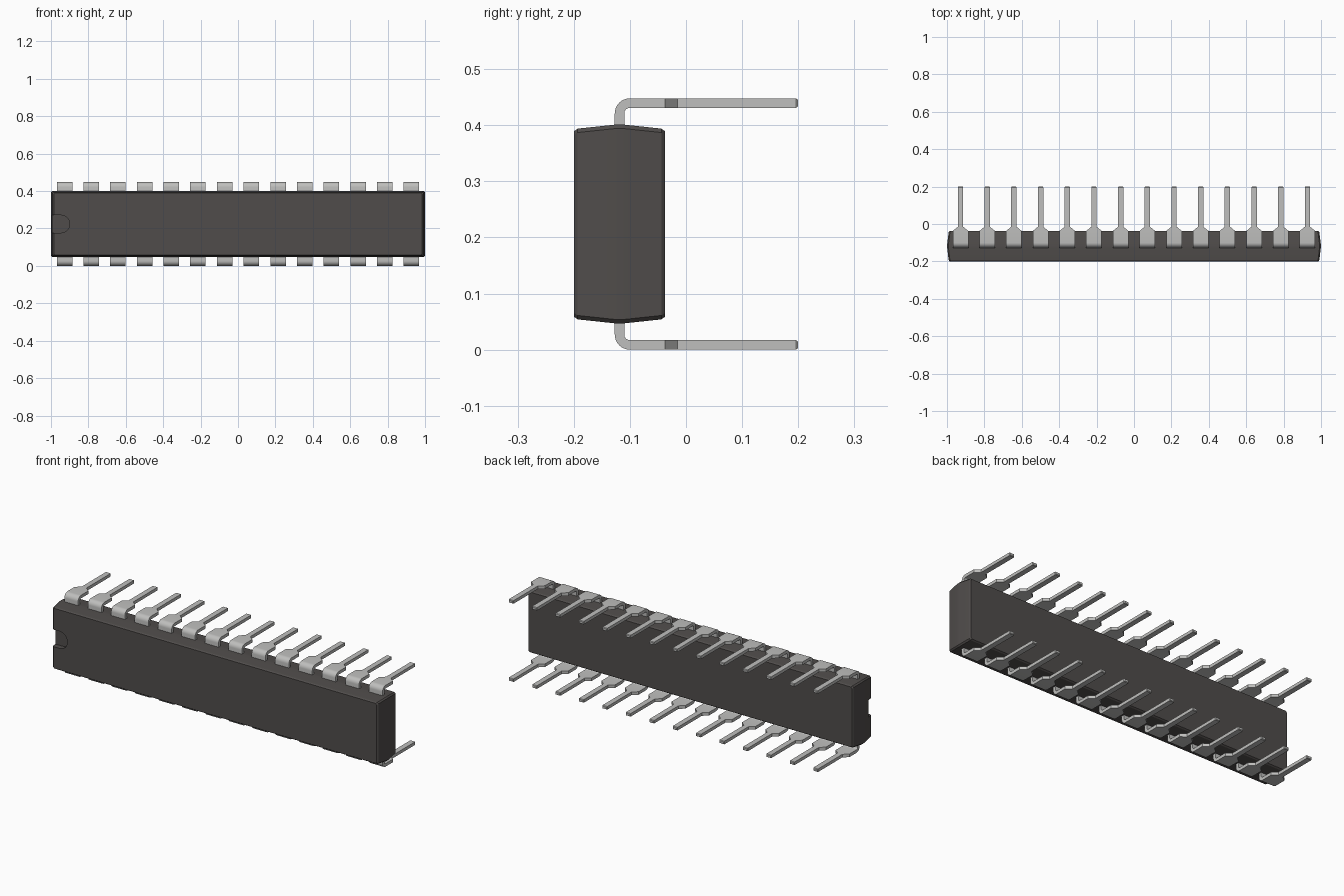
import bpy, bmesh, math

cube = bpy.data.objects.get("Cube")
if cube:
    bpy.data.objects.remove(cube, do_unlink=True)

MID_Z = 0.224        # height of the symmetry plane between the pin rows
PIN_COUNT = 14
PITCH = 0.1427


def material(name, rgb, roughness):
    mat = bpy.data.materials.new(name)
    mat.use_nodes = True
    mat.diffuse_color = (*rgb, 1)
    bsdf = mat.node_tree.nodes["Principled BSDF"]
    bsdf.inputs["Base Color"].default_value = (*rgb, 1)
    bsdf.inputs["Roughness"].default_value = roughness
    return mat


def loft(name, rings, mat):
    """Skin a list of equal-length rings and cap both ends."""
    bm = bmesh.new()
    loops = [[bm.verts.new(p) for p in ring] for ring in rings]
    n = len(loops[0])
    for a, b in zip(loops, loops[1:]):
        for i in range(n):
            j = (i + 1) % n
            bm.faces.new((a[i], a[j], b[j], b[i]))
    bm.faces.new(loops[0])
    bm.faces.new(loops[-1])
    bmesh.ops.recalc_face_normals(bm, faces=bm.faces)
    mesh = bpy.data.meshes.new(name)
    bm.to_mesh(mesh)
    bm.free()
    mesh.materials.append(mat)
    return mesh


def add_object(name, mesh, x=0.0):
    obj = bpy.data.objects.new(name, mesh)
    obj.location.x = x
    bpy.context.collection.objects.link(obj)
    return obj


def activate(obj):
    bpy.ops.object.select_all(action='DESELECT')
    obj.select_set(True)
    bpy.context.view_layer.objects.active = obj


black = material("charcoal plastic", (0.08, 0.073, 0.07), 0.6)
silver = material("tinned metal", (0.52, 0.52, 0.51), 0.5)


# Body: chamfered rectangles along y, widest at the parting line
def body_ring(y, hx, hz, c=0.007):
    corners = [(hx - c, hz), (hx, hz - c), (hx, c - hz), (hx - c, -hz),
               (c - hx, -hz), (-hx, c - hz), (-hx, hz - c), (c - hx, hz)]
    return [(x, y, MID_Z + z) for x, z in corners]


sections = [(-0.2, 0.985, 0.165), (-0.193, 0.991, 0.170), (-0.127, 0.999, 0.177),
            (-0.110, 0.999, 0.177), (-0.044, 0.991, 0.170), (-0.037, 0.985, 0.165)]
body = add_object("body", loft("body", [body_ring(*s) for s in sections], black))

# Shallow orientation notch in the front face at one end
R = 0.047
outline = [(-1.1, R), (-1.1, -R)]
outline += [(-0.947 + R * math.cos(a), R * math.sin(a))
            for a in (math.radians(-90 + 180 * i / 16) for i in range(17))]
rings = [[(x, y, MID_Z + z) for x, z in outline] for y in (-0.25, -0.17)]
cutter = add_object("notch_cutter", loft("notch_cutter", rings, black))
cutter.hide_render = True
activate(body)
cut = body.modifiers.new("notch", 'BOOLEAN')
cut.operation = 'DIFFERENCE'
cut.solver = 'EXACT'
cut.object = cutter
bpy.ops.object.modifier_apply(modifier=cut.name)
bpy.data.objects.remove(cutter, do_unlink=True)
activate(body)
bpy.ops.object.shade_smooth_by_angle(angle=math.radians(20))


# Pin: flat strip leaving the body, bending back, then narrowing to a leg
def pin_rings(side):
    wide, narrow = 0.0415, 0.0145
    # (outer y, outer z, inner y, inner z, half width)
    stations = [(-0.127, 0.380, -0.110, 0.380, wide)]
    for i in range(9):
        a = math.radians(180 - 90 * i / 8)
        c, s = math.cos(a), math.sin(a)
        stations.append((-0.100 + 0.027 * c, 0.421 + 0.027 * s,
                         -0.100 + 0.010 * c, 0.421 + 0.010 * s, wide))
    for y, w, inset in ((-0.037, wide, 0), (-0.015, narrow, 0),
                        (0.196, narrow, 0), (0.2, narrow - 0.003, 0.003)):
        stations.append((y, 0.448 - inset, y, 0.431 + inset, w))

    def z(v):
        return MID_Z + side * (v - MID_Z)

    return [[(-w, yo, z(zo)), (w, yo, z(zo)), (w, yi, z(zi)), (-w, yi, z(zi))]
            for yo, zo, yi, zi, w in stations]


for row, side in (("upper", 1), ("lower", -1)):
    mesh = loft(f"{row}_pin", pin_rings(side), silver)
    for i in range(PIN_COUNT):
        x = (i - (PIN_COUNT - 1) / 2) * PITCH
        pin = add_object(f"{row}_pin_{i + 1}", mesh, x)
    activate(pin)
    bpy.ops.object.shade_smooth_by_angle(angle=math.radians(30))
